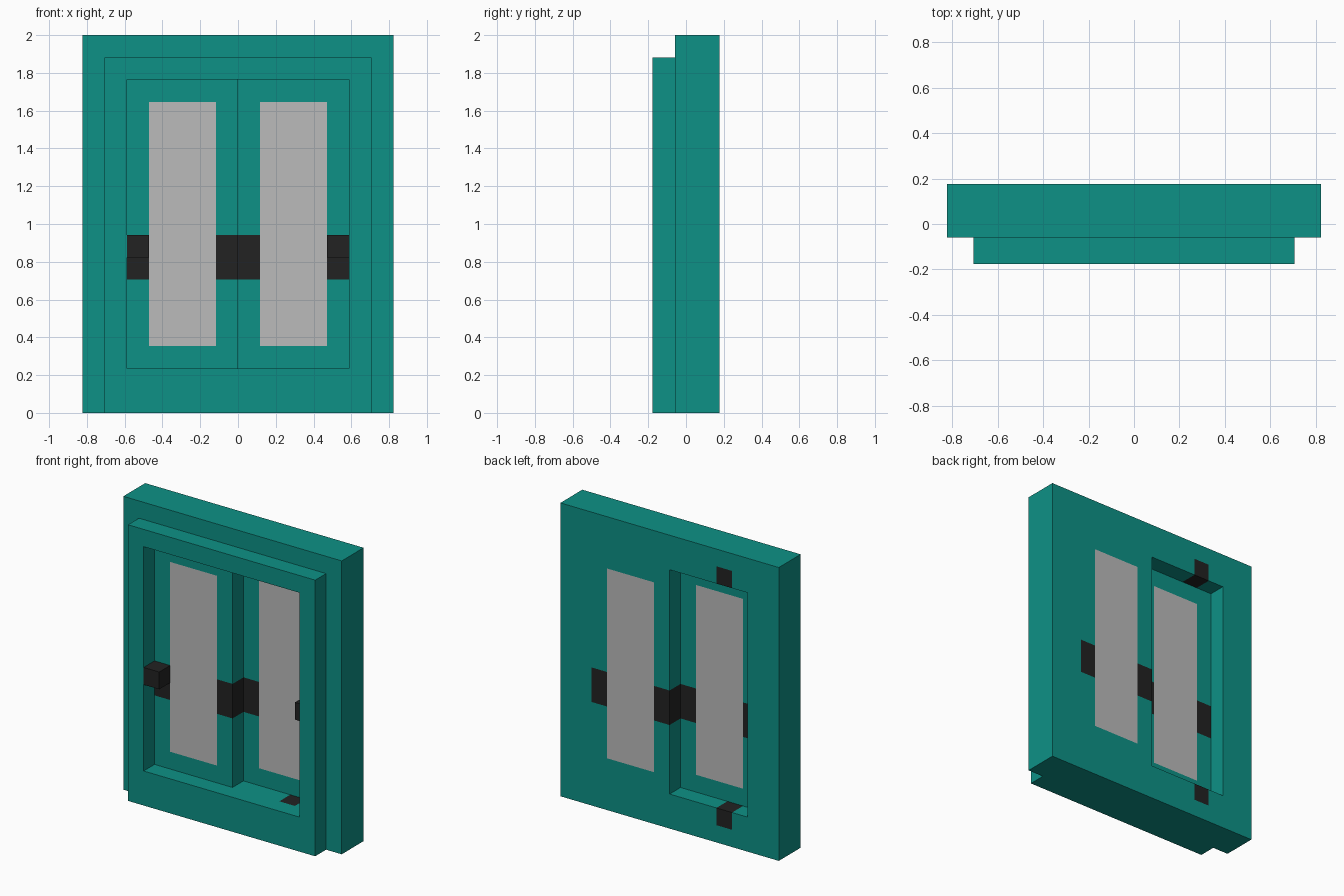
import bpy, bmesh
from mathutils import Vector

cube = bpy.data.objects.get("Cube")
if cube:
    bpy.data.objects.remove(cube, do_unlink=True)

U = 2 / 17  # the whole window sits on a grid of this unit


def material(name, rgb):
    m = bpy.data.materials.new(name)
    m.use_nodes = True
    m.diffuse_color = (*rgb, 1)
    bsdf = next(n for n in m.node_tree.nodes if n.type == 'BSDF_PRINCIPLED')
    bsdf.inputs["Base Color"].default_value = (*rgb, 1)
    bsdf.inputs["Roughness"].default_value = 0.8
    return m


TEAL, GREY, BLACK = 0, 1, 2
MATS = [material("teal_frame", (0.004, 0.283, 0.238)),
        material("grey_glass", (0.497, 0.497, 0.497)),
        material("black_metal", (0.016, 0.016, 0.016))]


def slab(name, xs, zs, y0, y1, rule, hole=None, y_cut=None):
    """Panel cut along xs and zs, extruded from y0 to y1, coloured by rule(centre)."""
    bm = bmesh.new()
    grid = {(x, z): bm.verts.new((x, y0, z)) for x in xs for z in zs}
    for xa, xb in zip(xs, xs[1:]):
        for za, zb in zip(zs, zs[1:]):
            if hole and hole[0] <= xa and xb <= hole[1] and hole[2] <= za and zb <= hole[3]:
                continue
            bm.faces.new([grid[p] for p in ((xa, za), (xb, za), (xb, zb), (xa, zb))])
    bmesh.ops.delete(bm, geom=[v for v in bm.verts if not v.link_faces], context='VERTS')
    ext = bmesh.ops.extrude_face_region(bm, geom=bm.faces[:], use_keep_orig=True)["geom"]
    bmesh.ops.translate(bm, vec=(0, y1 - y0, 0),
                        verts=[g for g in ext if isinstance(g, bmesh.types.BMVert)])
    if y_cut is not None:
        bmesh.ops.bisect_plane(bm, geom=bm.verts[:] + bm.edges[:] + bm.faces[:],
                               plane_co=(0, y_cut, 0), plane_no=(0, 1, 0))
    bmesh.ops.recalc_face_normals(bm, faces=bm.faces[:])
    for f in bm.faces:
        f.material_index = rule(f.calc_center_median())
    bmesh.ops.scale(bm, vec=Vector((U, U, U)), verts=bm.verts[:])
    me = bpy.data.meshes.new(name)
    bm.to_mesh(me)
    bm.free()
    for m in MATS:
        me.materials.append(m)
    ob = bpy.data.objects.new(name, me)
    bpy.context.collection.objects.link(ob)
    return ob


def frame_rule(c):
    # black latch blocks set into the sill and head, one pair per sash
    in_height = 1 < c.z < 2.01 or 14.99 < c.z < 16
    front_latch = 3 < c.x < 4 and c.y < 0.5
    back_latch = -4 < c.x < -3 and c.y > 0.5
    return BLACK if in_height and (front_latch or back_latch) else TEAL


def sash_rule(c):
    # glass in the middle, black lock band across the stiles
    if 1 < abs(c.x) < 4 and 3 < c.z < 14:
        return GREY
    return BLACK if 6 < c.z < 8 and not 1 < abs(c.x) < 4 else TEAL


OPENING = (-5, 5, 2, 15)

# Outer frame with latches, and the raised trim in front of it
slab("outer_frame", [-7, -5, -4, -3, 3, 4, 5, 7], [0, 1, 2, 15, 16, 17],
     -0.5, 1.5, frame_rule, OPENING, y_cut=0.5)
slab("front_trim", [-6, -5, 5, 6], [0, 2, 15, 16], -1.5, -0.5,
     lambda c: TEAL, OPENING)

# Two sliding sashes at different depths, each with a handle on its outer stile
for side, s, y in (("right", -1, -0.5), ("left", 1, 0.5)):
    xs = sorted(s * x for x in (0, 1, 4, 5))
    slab(side + "_sash", xs, [2, 3, 6, 8, 14, 15], y, y + 1, sash_rule)
    slab(side + "_handle", sorted((s * 4, s * 5)), [7, 8], y - 1, y, lambda c: BLACK)
